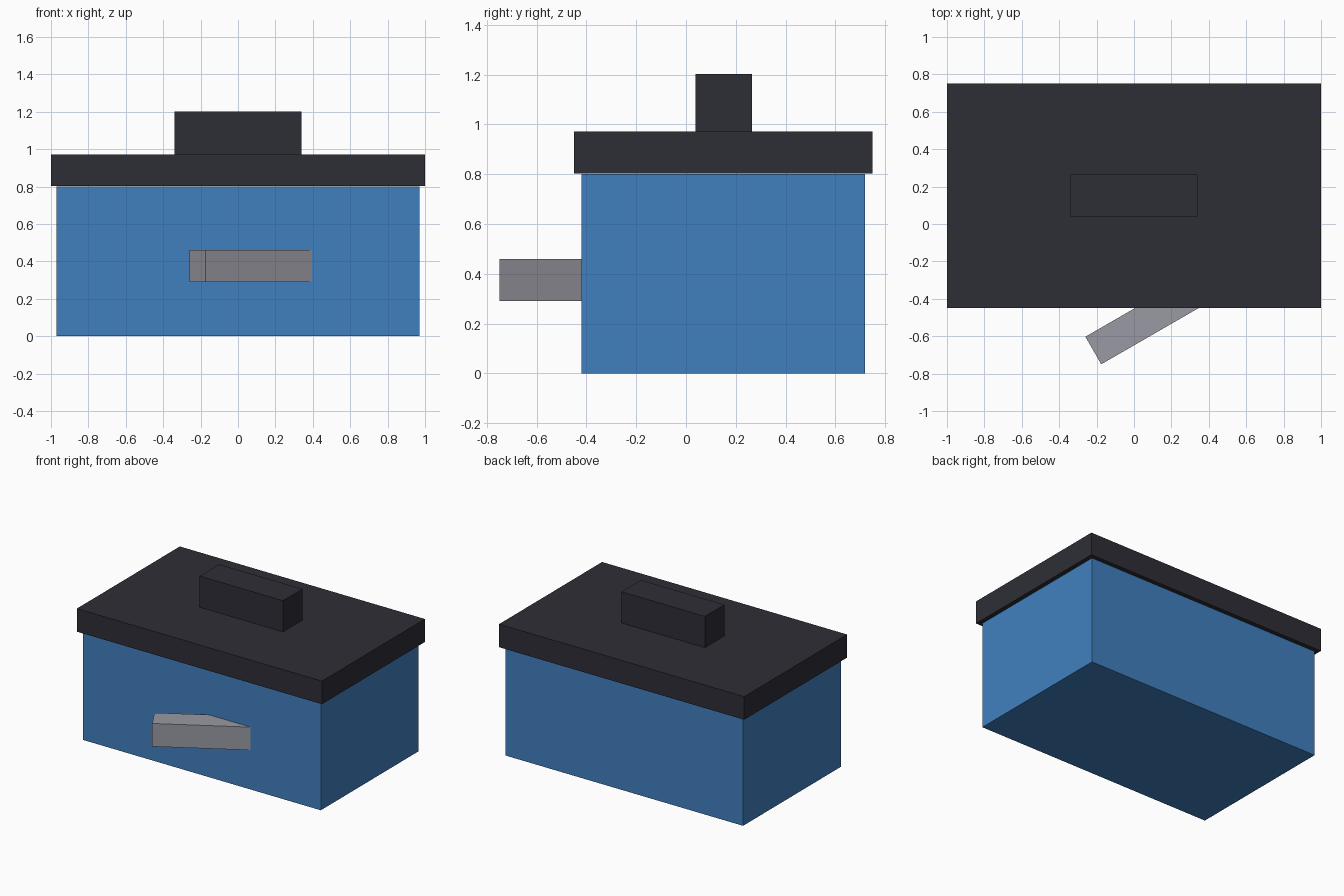
import bpy
from math import radians, cos, sin

if "Cube" in bpy.data.objects:
    bpy.data.objects.remove(bpy.data.objects["Cube"])


def material(name, rgb):
    m = bpy.data.materials.new(name)
    m.use_nodes = True
    m.diffuse_color = (*rgb, 1)
    m.node_tree.nodes["Principled BSDF"].inputs["Base Color"].default_value = (*rgb, 1)
    return m


def box(name, size, center, mat, turn=0):
    bpy.ops.mesh.primitive_cube_add(size=1, location=center)
    ob = bpy.context.object
    ob.name = name
    ob.scale = size
    ob.rotation_euler.z = radians(turn)
    ob.data.materials.append(mat)
    return ob


blue = material("blue", (0.051, 0.216, 0.521))
charcoal = material("charcoal", (0.027, 0.027, 0.037))
grey = material("grey", (0.319, 0.323, 0.366))

# Chest with an overhanging lid and a block grip
box("chest_body", (1.94, 1.14, 0.8), (0, 0.15, 0.4), blue)
box("lid", (2, 1.2, 0.17), (0, 0.15, 0.887), charcoal)
box("lid_handle", (0.68, 0.226, 0.23), (0, 0.152, 1.087), charcoal)

# Latch bar swung out from the front, its inner end sunk into the body
length, width, angle = 0.68, 0.17, radians(30)
corner_x, corner_y = -0.175, -0.75
center_x = corner_x + cos(angle) * length / 2 - sin(angle) * width / 2
center_y = corner_y + sin(angle) * length / 2 + cos(angle) * width / 2
box("latch", (length, width, 0.17), (center_x, center_y, 0.375), grey, 30)
